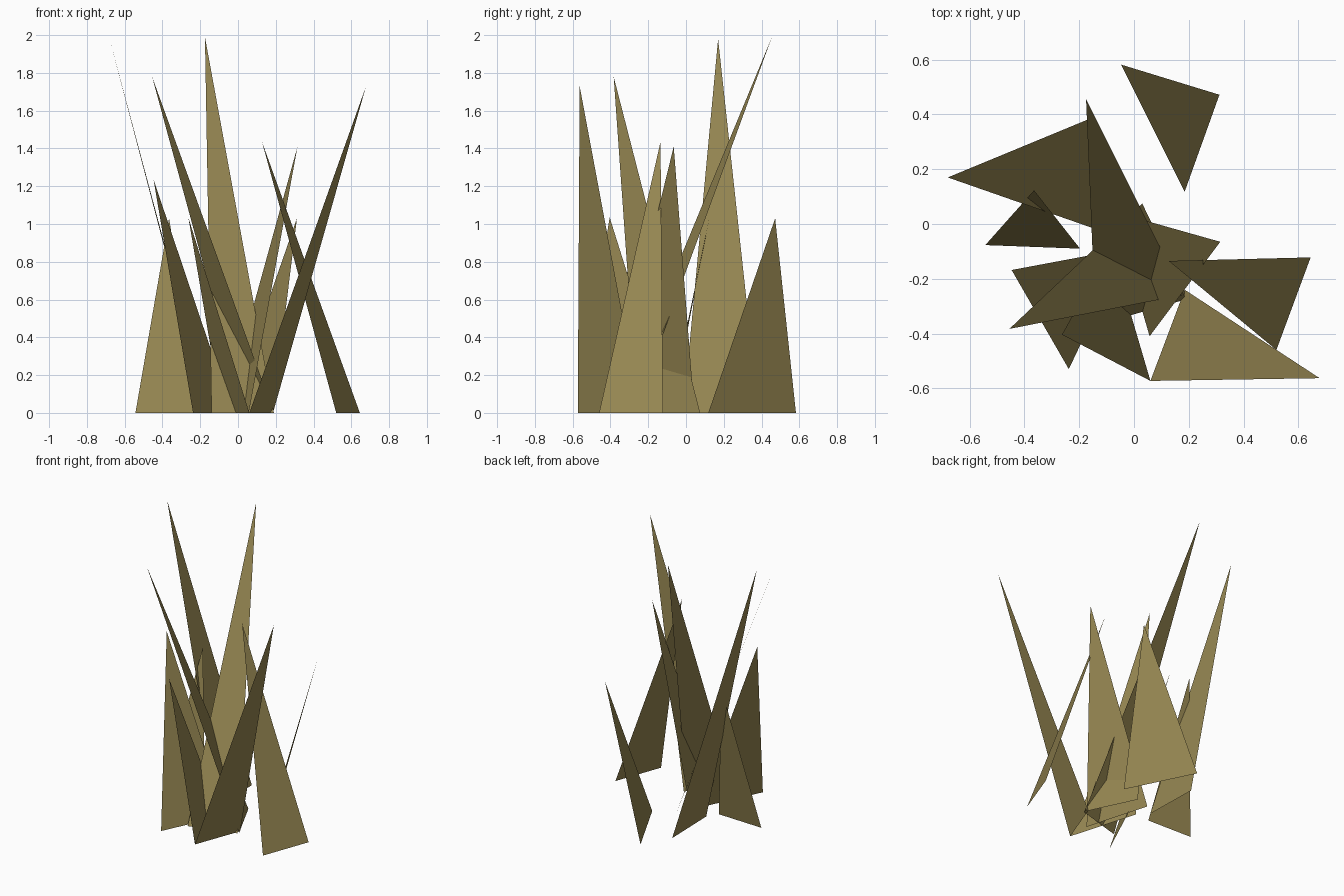
import bpy
import bmesh

cube = bpy.data.objects.get("Cube")
if cube:
    bpy.data.objects.remove(cube, do_unlink=True)

# One dry olive colour for the whole tuft
olive = bpy.data.materials.new("dry_olive")
olive.use_nodes = True
colour = (0.31, 0.245, 0.086, 1.0)
olive.diffuse_color = colour
bsdf = next(n for n in olive.node_tree.nodes if n.type == "BSDF_PRINCIPLED")
bsdf.inputs["Base Color"].default_value = colour
bsdf.inputs["Roughness"].default_value = 0.9


def blade(name, root_a, root_b, tip):
    """A flat three-sided blade: two roots on the ground and a leaning tip."""
    bm = bmesh.new()
    points = [(*root_a, 0), (*root_b, 0), tip]
    bm.faces.new([bm.verts.new(p) for p in points])
    mesh = bpy.data.meshes.new(name)
    bm.to_mesh(mesh)
    bm.free()
    mesh.materials.append(olive)
    obj = bpy.data.objects.new(name, mesh)
    bpy.context.collection.objects.link(obj)


# Tall blades
blade("tall_blade_back", (-0.14, -0.37), (0.19, -0.275), (-0.175, 0.455, 1.99))
blade("tall_blade_right", (-0.16, 0.385), (-0.15, -0.015), (-0.68, 0.17, 1.98))
blade("tall_blade_front", (0.03, 0.075), (0.19, -0.257), (-0.455, -0.383, 1.78))
blade("tall_blade_left", (0.06, -0.573), (0.185, -0.24), (0.678, -0.563, 1.73))

# Middle blades
blade("middle_blade_left", (0.52, -0.46), (0.645, -0.122), (0.127, -0.135, 1.435))
blade("middle_blade_centre", (-0.075, 0.045), (0.057, -0.41), (0.315, -0.065, 1.41))
blade("middle_blade_right", (-0.238, -0.53), (-0.03, -0.09), (-0.447, -0.168, 1.235))

# Short blades
blade("short_blade_back", (-0.047, 0.582), (0.185, 0.118), (0.312, 0.472, 1.03))
blade("short_blade_right", (-0.543, -0.077), (-0.197, -0.09), (-0.365, 0.123, 1.03))
blade("short_blade_front", (0.06, -0.573), (-0.085, -0.08), (-0.263, -0.404, 1.035))
